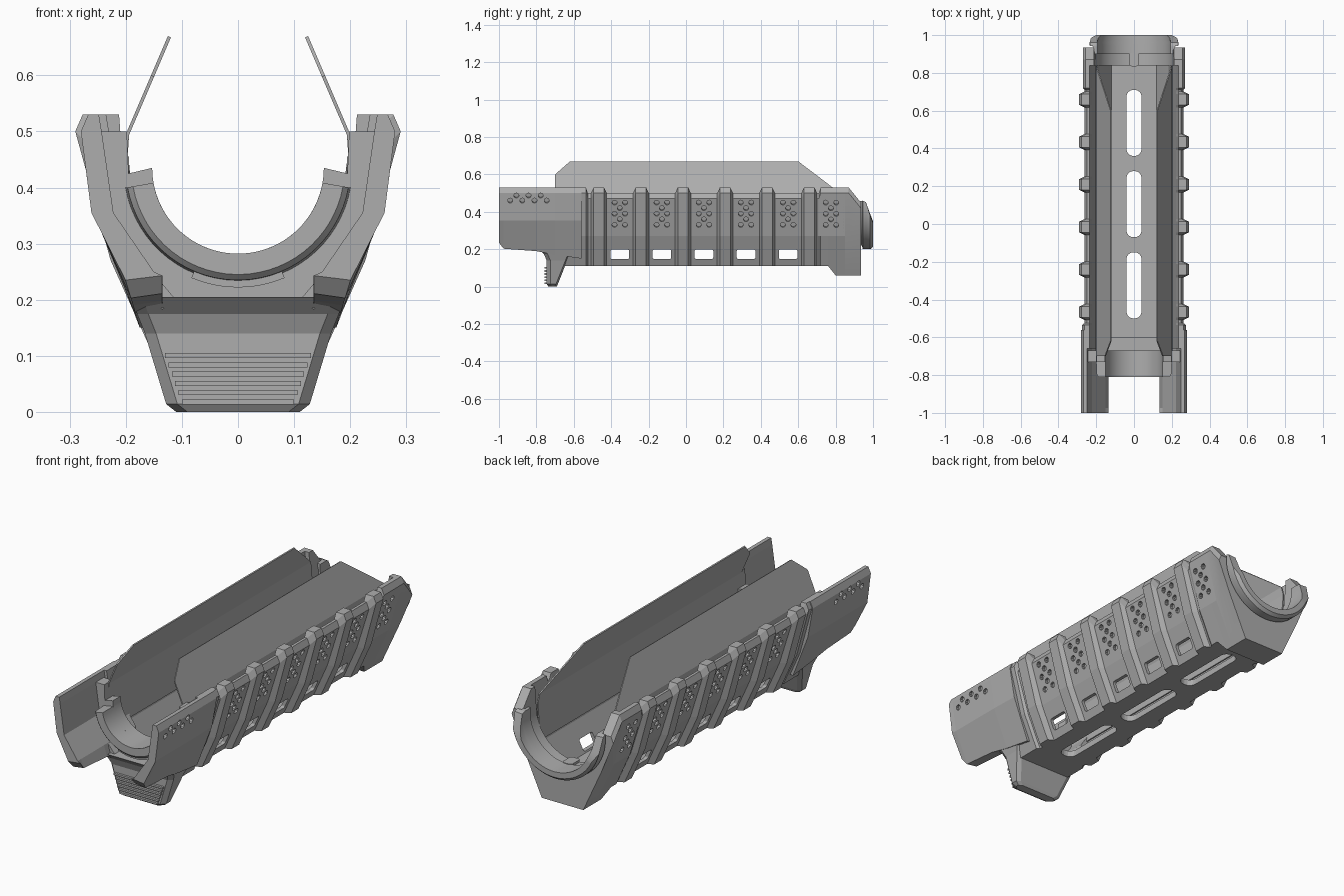
import bpy, bmesh, math
from mathutils import Matrix, Vector

cube = bpy.data.objects.get("Cube")
if cube:
    bpy.data.objects.remove(cube, do_unlink=True)

grey = bpy.data.materials.new("mid grey polymer")
grey.use_nodes = True
colour = (0.42, 0.42, 0.42, 1)
grey.diffuse_color = colour
grey.node_tree.nodes["Principled BSDF"].inputs["Base Color"].default_value = colour
AXIS_Z = 0.435


def finish(name, bm, mirror=False, thick=0):
    """Turn a bmesh into a named object, with mirror and thickness applied."""
    bmesh.ops.recalc_face_normals(bm, faces=bm.faces)
    mesh = bpy.data.meshes.new(name)
    bm.to_mesh(mesh)
    bm.free()
    mesh.materials.append(grey)
    obj = bpy.data.objects.new(name, mesh)
    bpy.context.scene.collection.objects.link(obj)
    if thick:
        obj.modifiers.new("thickness", "SOLIDIFY").thickness = thick
    if mirror:
        obj.modifiers.new("mirror", "MIRROR")
    apply_all(obj)
    return obj


def apply_all(obj):
    bpy.ops.object.select_all(action="DESELECT")
    obj.select_set(True)
    bpy.context.view_layer.objects.active = obj
    for mod in list(obj.modifiers):
        bpy.ops.object.modifier_apply(modifier=mod.name)


def loft(name, rings, mirror=False, closed=True, thick=0):
    """Skin a row of equal point rings."""
    bm = bmesh.new()
    rows = [[bm.verts.new(p) for p in ring] for ring in rings]
    n = len(rows[0])
    for a, b in zip(rows, rows[1:]):
        for i in range(n if closed else n - 1):
            j = (i + 1) % n
            bm.faces.new((a[i], a[j], b[j], b[i]))
    if closed:
        bm.faces.new(rows[0])
        bm.faces.new(rows[-1])
    return finish(name, bm, mirror, thick)


def at_y(points, y):
    return [(x, y, z) for x, z in points]


def both(half):
    """Close a half section with its mirror image."""
    return half + [(-x, z) for x, z in reversed(half)]


def arc(r, start, zc=AXIS_Z, steps=16):
    """Quarter arc from a start angle in degrees down to the bottom centre."""
    out = []
    for i in range(steps):
        a = math.radians(start + (-89 - start) * i / (steps - 1))
        out.append((r * math.cos(a), zc + r * math.sin(a)))
    return out


def ring_section(r_out, r_in, start, zc=AXIS_Z):
    return both(arc(r_out, start, zc)[::-1] + arc(r_in, start, zc))


def outer(d, top, low=0.11):
    """Outer half wall, moved inward by d."""
    return [(0.155 - d - (0.11 - low) * 0.5, low), (0.227 - d, 0.27),
            (0.29 - d, top - 0.03), (0.277 - d, top), (0.235, top)]


def add_box(bm, centre, size, turn=0, bevel=0, axis=2):
    m = (Matrix.Translation(centre) @ Matrix.Rotation(turn, 4, "Y")
         @ Matrix.Diagonal((*size, 1)))
    verts = bmesh.ops.create_cube(bm, size=1, matrix=m)["verts"]
    if bevel:
        edges = {e for v in verts for e in v.link_edges
                 if abs((e.verts[0].co - e.verts[1].co).normalized()[axis]) > 0.9}
        bmesh.ops.bevel(bm, geom=list(edges), offset=bevel, segments=4,
                        profile=0.5, affect="EDGES")


# Ribbed outer shell
stations = [(-0.66, 0.014, 0.53, 0.11), (-0.535, 0.014, 0.53, 0.11),
            (-0.525, 0.028, 0.5, 0.11)]
for k in range(6):
    c = -0.466 + 0.225 * k
    stations += [(c - 0.042, 0.028, 0.5, 0.11), (c - 0.028, 0, 0.53, 0.11),
                 (c + 0.028, 0, 0.53, 0.11), (c + 0.042, 0.028, 0.5, 0.11)]
stations += [(0.71, 0.028, 0.5, 0.11), (0.72, 0.02, 0.53, 0.11),
             (0.76, 0.02, 0.53, 0.11), (0.8, 0.02, 0.53, 0.06),
             (0.85, 0.02, 0.53, 0.06)]
inner = [(0.222, 0.45), (0.187, 0.27), (0.12, 0.14)]
shell = loft("outer_shell", [at_y(both(outer(d, t, low) + inner), y)
                             for y, d, t, low in stations])

# Rear collar block with round opening
loft("rear_collar", [at_y(both(outer(0.02, t, 0.06) + [(0.212, t)] + arc(0.205, 0)), y)
                     for y, t in [(0.84, 0.53), (0.87, 0.53), (0.935, 0.45)]])

# Rear ring with raised band
loft("rear_ring", [at_y(ring_section(r, 0.195, a), y) for y, r, a in
                   [(0.9, 0.215, 6), (0.94, 0.215, 6), (0.945, 0.235, 6),
                    (0.962, 0.235, 4), (0.985, 0.235, -14), (1.0, 0.222, -26)]])

# Front side cheeks
cheeks = []
for y, low, grow in [(-1, 0.235, 0.016), (-0.975, 0.203, 0), (-0.8, 0.19, 0),
                     (-0.7, 0.17, 0), (-0.56, 0.15, -0.02)]:
    cheeks.append(at_y([(0.19 - 0.3 * (0.2 - low), low), (0.258 + grow * 0.2, 0.355),
                        (0.28, 0.5), (0.267, 0.53), (0.248, 0.53), (0.243, 0.5),
                        (0.222, 0.355), (0.15, 0.25), (0.135, low + 0.008)], y))
cheek = loft("side_cheek", cheeks, mirror=True)

# Front bulkhead and barrel ring
wall = [(0.125, 0.15), (0.19, 0.21), (0.24, 0.36), (0.248, 0.5), (0.198, 0.5),
        (0.195, 0.425)]
loft("front_bulkhead", [at_y(both(wall + arc(0.153, 0)), y) for y in (-0.73, -0.67)])
loft("front_ring", [at_y(ring_section(r, 0.153, -10), y)
                    for y, r in [(-0.81, 0.19), (-0.8, 0.2), (-0.7, 0.205)]])
lip = [[(r * math.sin(a), y, AXIS_Z - r * math.cos(a))
        for r, y in [(0.19, -0.79), (0.213, -0.79), (0.213, -0.72), (0.19, -0.72)]]
       for a in [math.radians(-23 + 46 * i / 12) for i in range(13)]]
loft("ring_lip", lip)

# Front hand stop
stop = []
for z, w, y0, y1 in [(0, 0.11, -0.735, -0.692), (0.014, 0.128, -0.745, -0.685),
                     (0.14, 0.166, -0.745, -0.635), (0.175, 0.18, -0.76, -0.62),
                     (0.205, 0.19, -0.79, -0.6)]:
    b = 0.02
    stop.append([(-w + b, y0, z), (w - b, y0, z), (w, y0 + b, z), (w, y1 - 0.01, z),
                 (w - b, y1, z), (-w + b, y1, z), (-w, y1 - 0.01, z), (-w, y0 + b, z)])
loft("hand_stop", stop)
bm = bmesh.new()
for k in range(6):
    z = 0.018 + 0.0165 * k
    add_box(bm, (0, -0.748, z), (0.2 + 0.012 * k, 0.016, 0.009))
finish("grip_serrations", bm)

# Diagonal braces and rear locating tab
bm = bmesh.new()
add_box(bm, (0.143, -0.74, 0.215), (0.03, 0.06, 0.06), math.radians(40))
finish("corner_brace", bm, mirror=True)
bm = bmesh.new()
add_box(bm, (0, 0.87, 0.228), (0.05, 0.07, 0.03), bevel=0.012)
finish("rear_tab", bm)

# Thin folded heat shields
sheet = [(0.189, 0.28, -0.67, 0.84), (0.203, 0.45, -0.7, 0.84), (0.2, 0.495, -0.7, 0.83),
         (0.155, 0.6, -0.7, 0.693), (0.125, 0.67, -0.62, 0.6)]
loft("heat_shield", [[(x, a, z), (x, b, z)] for x, z, a, b in sheet],
     mirror=True, closed=False, thick=0.006)

# Cutters: floor slots, side windows and grip dimples
bm = bmesh.new()
for y in (-0.325, 0.105, 0.535):
    add_box(bm, (0, y, 0.125), (0.08, 0.35, 0.1), bevel=0.036)
dots = []
for y in [-0.354 + 0.225 * k for k in range(5)] + [0.775]:
    for row in range(5):
        z = 0.45 - 0.03 * row
        dots += [(y + s, z) for s in ((0,) if row % 2 else (-0.028, 0.028))]
dots += [(-0.94 + 0.065 * k, 0.46) for k in range(4)]
dots += [(-0.907 + 0.065 * k, 0.487) for k in range(3)]
for side in (-1, 1):
    for k in range(5):
        add_box(bm, (side * 0.165, -0.354 + 0.225 * k, 0.173), (0.13, 0.1, 0.052),
                bevel=0.01, axis=0)
    for y, z in dots:
        x = 0.258 + (z - 0.355) * 0.15 if y < -0.7 else 0.202 + (z - 0.27) * 0.28
        normal = Vector((side * 0.966, 0, -0.256))
        m = Matrix.Translation((side * x, y, z)) @ normal.to_track_quat("Z", "Y").to_matrix().to_4x4()
        bmesh.ops.create_cone(bm, cap_ends=True, segments=10, radius1=0.0135,
                              radius2=0.0135, depth=0.03, matrix=m)
cutter = finish("cutter", bm)
cutter.hide_render = True
for obj in (shell, cheek):
    mod = obj.modifiers.new("holes", "BOOLEAN")
    mod.operation, mod.solver, mod.object = "DIFFERENCE", "EXACT", cutter
    apply_all(obj)
bpy.data.objects.remove(cutter, do_unlink=True)

# Smooth the round parts only
for name in ("front_ring", "rear_ring", "rear_collar", "front_bulkhead", "ring_lip"):
    bpy.ops.object.select_all(action="DESELECT")
    obj = bpy.data.objects[name]
    obj.select_set(True)
    bpy.context.view_layer.objects.active = obj
    bpy.ops.object.shade_smooth_by_angle(angle=math.radians(25))
